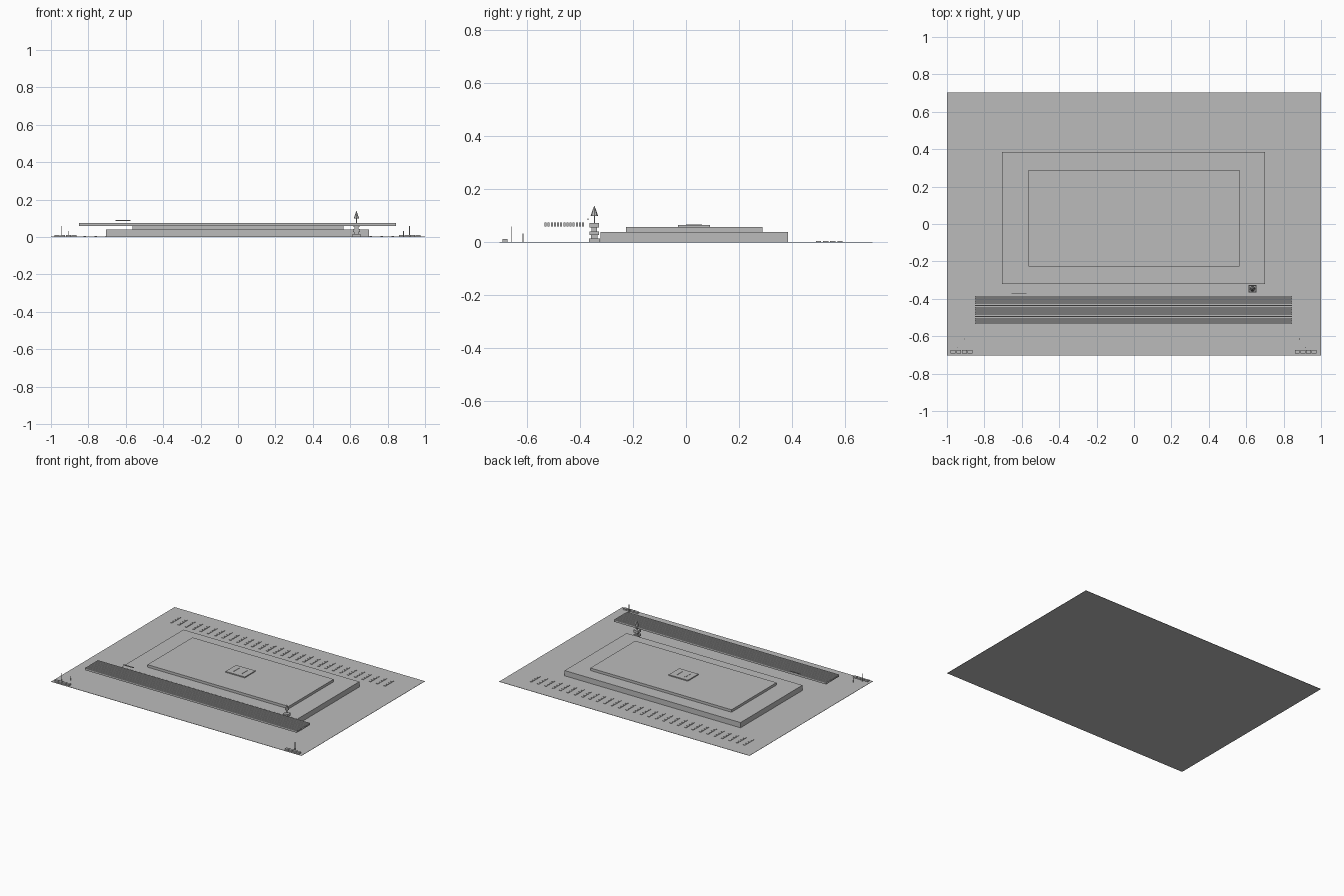
import bpy
import bmesh
from mathutils import Matrix, Vector

cube = bpy.data.objects.get("Cube")
if cube:
    bpy.data.objects.remove(cube, do_unlink=True)

grey = bpy.data.materials.new("plain grey")
grey.use_nodes = True
grey.diffuse_color = (0.5, 0.5, 0.5, 1)
shader = next(n for n in grey.node_tree.nodes if n.type == "BSDF_PRINCIPLED")
shader.inputs["Base Color"].default_value = grey.diffuse_color
shader.inputs["Roughness"].default_value = 0.8


def finish(name, bm):
    mesh = bpy.data.meshes.new(name)
    bm.to_mesh(mesh)
    bm.free()
    mesh.materials.append(grey)
    obj = bpy.data.objects.new(name, mesh)
    bpy.context.collection.objects.link(obj)
    return obj


def add_box(bm, x, y, z):
    """Add a box from (low, high) pairs on each axis."""
    low, high = Vector((x[0], y[0], z[0])), Vector((x[1], y[1], z[1]))
    place = Matrix.Translation((low + high) / 2) @ Matrix.Diagonal((*(high - low), 1))
    bmesh.ops.create_cube(bm, size=1, matrix=place)


def boxes(name, parts):
    bm = bmesh.new()
    for part in parts:
        add_box(bm, *part)
    return finish(name, bm)


def around(centre, half):
    return (centre - half, centre + half)


# Ground sheet and stepped building
boxes("ground", [((-1, 1), (-0.704, 0.704), (0, 0.002))])
boxes("lower_storey", [((-0.705, 0.7), (-0.322, 0.385), (0.002, 0.04))])
boxes("upper_storey", [((-0.565, 0.563), (-0.226, 0.288), (0.04, 0.058))])

# Rooftop unit with two narrow ridges
boxes("roof_unit", [((-0.078, 0.075), (-0.03, 0.09), (0.058, 0.065))])
boxes("roof_ridges", [(around(x, 0.003), (0, 0.06), (0.065, 0.067))
                      for x in (-0.035, 0.03)])

# Slatted canopy along the front
slats = 13
boxes("canopy_slats", [((-0.85, 0.845), around(-0.53 + i * 0.0118, 0.0038), (0.06, 0.075))
                       for i in range(slats)])
boxes("canopy_sign", [((-0.655, -0.575), around(-0.37, 0.002), (0.085, 0.091))])

# Row of small bay markers along the back
bays = 30
boxes("bay_markers", [(around(-0.878 + i * 0.0588, 0.007), around(0.5 + j * 0.027, 0.01),
                       (0.002, 0.005))
                      for i in range(bays) for j in range(4)])

# Small tower made of stacked blocks with a pointed cap
tx, ty = 0.633, -0.346
levels = [(0.021, 0.002, 0.015), (0.012, 0.015, 0.028),
          (0.018, 0.028, 0.042), (0.01, 0.042, 0.056), (0.018, 0.056, 0.074)]
boxes("tower", [(around(tx, w), around(ty, w), (low, high)) for w, low, high in levels])
bm = bmesh.new()
bmesh.ops.create_cone(bm, cap_ends=True, segments=8, radius1=0.014, radius2=0.001,
                      depth=0.038, matrix=Matrix.Translation((tx, ty, 0.119)))
finish("tower_cap", bm)
boxes("tower_mast", [(around(tx, 0.002), around(ty, 0.002), (0.074, 0.1))])

# Low corner walls and posts at the front
for side, start, tall, short in (("right", -0.98, -0.945, -0.905),
                                 ("left", 0.86, 0.917, 0.885)):
    boxes(side + "_corner_wall", [((start + i * 0.03, start + i * 0.03 + 0.026),
                                   (-0.692, -0.674), (0.002, 0.012)) for i in range(4)])
    boxes(side + "_posts", [(around(tall, 0.0015), around(-0.66, 0.0015), (0.002, 0.06)),
                            (around(short, 0.0015), around(-0.615, 0.0015), (0.002, 0.033))])
